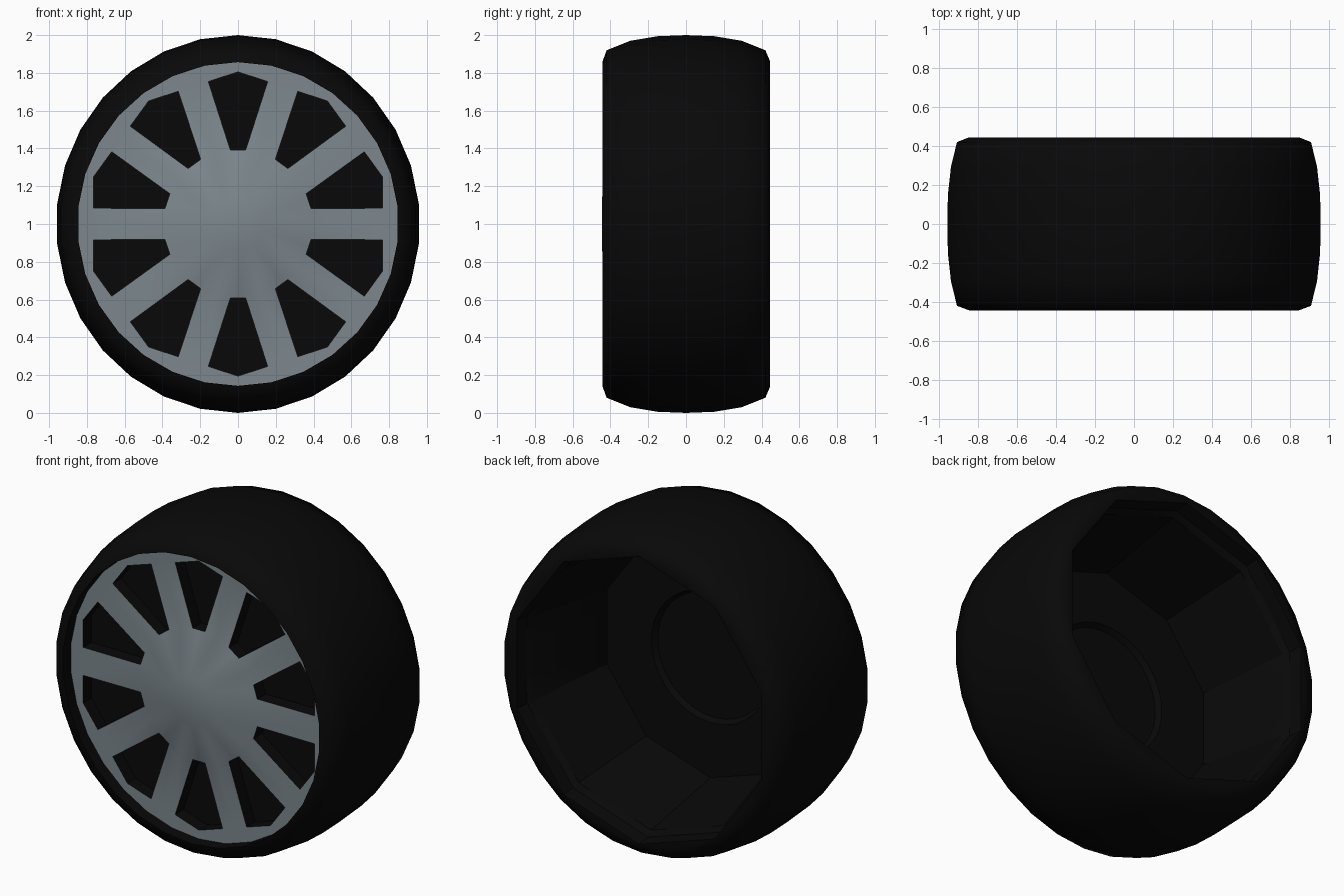
import bpy, bmesh, math
from mathutils import Vector

if "Cube" in bpy.data.objects:
    bpy.data.objects.remove(bpy.data.objects["Cube"])

def material(name, rgb):
    m = bpy.data.materials.new(name)
    m.diffuse_color = (*rgb, 1)
    m.use_nodes = True
    m.node_tree.nodes["Principled BSDF"].inputs["Base Color"].default_value = m.diffuse_color
    return m

RUBBER = material("black rubber", (0.0025, 0.0025, 0.0025))
SILVER = material("silver grey", (0.205, 0.245, 0.27))
CZ = 1.0
SIDES = 30

def finish(bm, name, mats, angle=30):
    bmesh.ops.remove_doubles(bm, verts=bm.verts, dist=0.0005)
    me = bpy.data.meshes.new(name)
    bm.to_mesh(me)
    bm.free()
    for m in mats:
        me.materials.append(m)
    ob = bpy.data.objects.new(name, me)
    bpy.context.collection.objects.link(ob)
    bpy.ops.object.select_all(action='DESELECT')
    ob.select_set(True)
    bpy.context.view_layer.objects.active = ob
    bpy.ops.object.shade_smooth_by_angle(angle=math.radians(angle))
    return ob

def ring(bm, y, rx, rz, deca=False):
    """30-point ring; deca flattens it to ten sides with a corner at the top."""
    out = []
    for i in range(SIDES):
        a = math.radians(12 * i)
        k = 1.0
        if deca:
            off = math.radians((12 * i) % 36 - 18)
            k = math.cos(math.radians(18)) / math.cos(off)
        out.append(bm.verts.new((rx * k * math.sin(a), y, CZ + rz * k * math.cos(a))))
    return out

def loft(name, rings, mat, cap=False, angle=30):
    bm = bmesh.new()
    loops = [ring(bm, *r) for r in rings]
    for a, b in zip(loops, loops[1:]):
        for i in range(SIDES):
            j = (i + 1) % SIDES
            bm.faces.new((a[i], a[j], b[j], b[i]))
    if cap:
        bm.faces.new(loops[-1])
    return finish(bm, name, [mat], angle)

# tyre: recessed front lip, bulging tread and ten-sided rear opening
loft("tyre", [
    (-0.37, 0.85, 0.857), (-0.443, 0.85, 0.857), (-0.42, 0.913, 0.92),
    (-0.295, 0.944, 0.97), (-0.15, 0.96, 0.994), (0, 0.963, 1.0),
    (0.15, 0.96, 0.994), (0.295, 0.944, 0.97), (0.42, 0.913, 0.92),
    (0.445, 0.85, 0.862), (0.445, 0.85, 0.86, True)], RUBBER, angle=65)

# rear barrel, back plate and hub recess
loft("inner_barrel", [
    (0.445, 0.85, 0.86, True), (0.36, 0.84, 0.85, True), (0.33, 0.815, 0.82, True),
    (-0.23, 0.72, 0.72, True), (-0.23, 0.39, 0.39), (-0.26, 0.37, 0.37)],
    RUBBER, cap=True)

# wheel face: one sector per window, repeated ten times
bm = bmesh.new()
FRONT, FLOOR, CAP = -0.37, -0.29, -0.445

def polar(r, deg):
    a = math.radians(deg)
    return (r * math.sin(a), r * math.cos(a))

def place(p, turn, y, squash=1.0):
    a = math.radians(turn)
    u, v = p
    return Vector(((u * math.cos(a) + v * math.sin(a)) * squash, y,
                   CZ + v * math.cos(a) - u * math.sin(a)))

def face(points, index):
    f = bm.faces.new([bm.verts.new(p) for p in points])
    f.material_index = index

R_OUT = 0.857
for k in range(10):
    t = 36 * k
    for s in (1, -1):
        def P(p, y=FRONT, squash=1.0):
            return place((p[0] * s, p[1]), t, y, squash)
        w_in, w_out, apex = (0.041, 0.393), (0.157, 0.754), (0, 0.805)
        w_mid = (0, 0.393)
        hub, rim = polar(0.413, 18), polar(0.7656, 18)
        o18 = polar(R_OUT * math.cos(math.radians(6)), 18)
        o12, o0 = polar(R_OUT, 12), polar(R_OUT, 0)
        c0, c18 = polar(0.14, 0), polar(0.14, 18)
        polys = [
            ([P(w_in), P(hub), P(rim), P(w_out)], 0),                         # spoke
            ([P(w_out), P(rim), P(o18, squash=.992), P(o12, squash=.992)], 0),  # rim
            ([P(apex), P(w_out), P(o12, squash=.992), P(o0, squash=.992)], 0),
            ([P(c0, CAP), P(c18, CAP), P(hub), P(w_in), P(w_mid)], 0),        # hub cone
            ([P((0, 0), CAP), P(c18, CAP), P(c0, CAP)], 0),                   # hub cap
            ([P(w_mid, FLOOR), P(w_in, FLOOR), P(w_out, FLOOR), P(apex, FLOOR)], 1)]
        for a, b in ((w_mid, w_in), (w_in, w_out), (w_out, apex)):            # pocket walls
            polys.append(([P(a), P(b), P(b, FLOOR), P(a, FLOOR)], 1))
        for pts, idx in polys:
            face(pts if s < 0 else pts[::-1], idx)
bmesh.ops.remove_doubles(bm, verts=bm.verts, dist=0.0005)
bmesh.ops.recalc_face_normals(bm, faces=bm.faces)
if sum(f.normal.y * f.calc_area() for f in bm.faces) > 0:
    bmesh.ops.reverse_faces(bm, faces=bm.faces)
finish(bm, "spoked_wheel_face", [SILVER, RUBBER])
